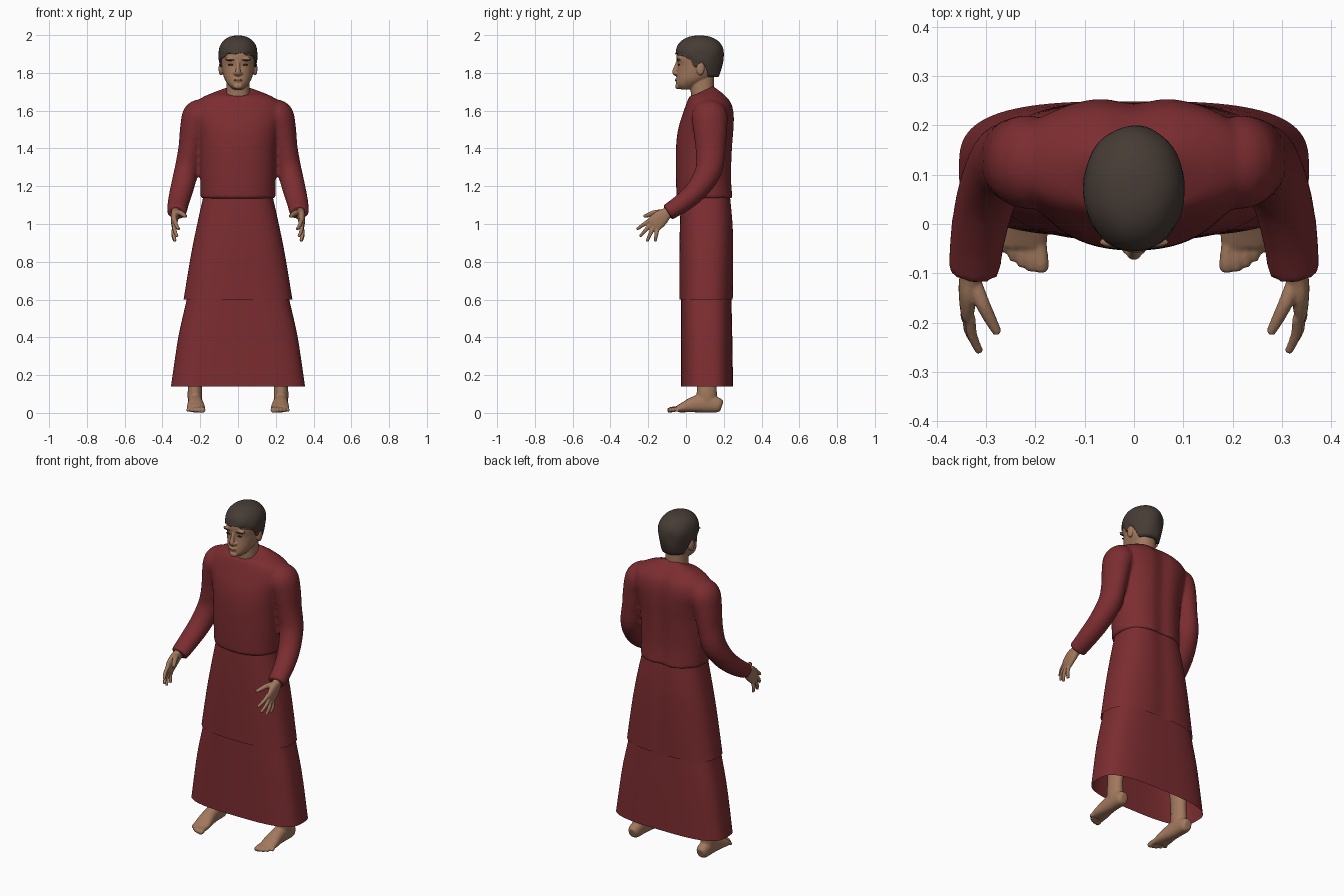
import bpy, bmesh, math
from mathutils import Vector, Matrix

if "Cube" in bpy.data.objects:
    bpy.data.objects.remove(bpy.data.objects["Cube"])


def material(name, rgb):
    m = bpy.data.materials.new(name)
    m.use_nodes = True
    m.diffuse_color = (*rgb, 1)
    bsdf = m.node_tree.nodes["Principled BSDF"]
    bsdf.inputs["Base Color"].default_value = (*rgb, 1)
    bsdf.inputs["Roughness"].default_value = 0.8
    return m


RED = material("dark red cloth", (0.2, 0.026, 0.03))
SKIN = material("tan skin", (0.36, 0.19, 0.11))
HAIR = material("dark brown hair", (0.062, 0.045, 0.036))
LIPS = material("brown lips", (0.21, 0.09, 0.06))
EYES = material("dark eyes", (0.03, 0.02, 0.016))


def smooth(rows, k=5):
    """Catmull-Rom interpolation of tuples."""
    out = []
    for i in range(len(rows) - 1):
        quad = list(zip(rows[max(i - 1, 0)], rows[i], rows[i + 1], rows[min(i + 2, len(rows) - 1)]))
        for j in range(k):
            t = j / k
            out.append(tuple(0.5 * (2 * b + (c - a) * t + (2 * a - 5 * b + 4 * c - d) * t * t
                                    + (3 * b - a - 3 * c + d) * t ** 3) for a, b, c, d in quad))
    return out + [rows[-1]]


def loft(bm, rings, caps=True):
    rings = [[bm.verts.new(p) for p in ring] for ring in rings]
    n = len(rings[0])
    for r, s in zip(rings, rings[1:]):
        for i in range(n):
            bm.faces.new((r[i], r[(i + 1) % n], s[(i + 1) % n], s[i]))
    if caps:
        bm.faces.new(rings[0][::-1])
        bm.faces.new(rings[-1])


def oval(n, e):
    """Unit superellipse points."""
    for i in range(n):
        a = math.tau * i / n
        c, s = math.cos(a), math.sin(a)
        yield math.copysign(abs(c) ** (2 / e), c), math.copysign(abs(s) ** (2 / e), s)


def upright(bm, rows, e=2.2, n=64, caps=True, groove=0):
    """Stack of rings from rows of (z, front y, back y, half width, tilt)."""
    rings = []
    for z, yf, yb, rx, tilt in smooth(rows):
        ring = []
        for u, v in oval(n, e):
            y = (yf + yb) / 2 + v * (yb - yf) / 2
            if v > 0:
                y -= groove * v * math.exp(-(u * rx / 0.05) ** 2)
            ring.append((u * rx, y, z + tilt * v))
        rings.append(ring)
    loft(bm, rings, caps)


def tube(bm, rows, side=(1, 0, 0), n=20, e=2):
    """Limb from rows of (x, y, z, radius along side, other radius)."""
    rows = smooth(rows, 4)
    pts = [Vector(r[:3]) for r in rows]
    rings = []
    for i, r in enumerate(rows):
        t = (pts[min(i + 1, len(pts) - 1)] - pts[max(i - 1, 0)]).normalized()
        v = t.cross(Vector(side)).normalized()
        u = v.cross(t)
        rings.append([pts[i] + u * a * r[3] + v * b * r[4] for a, b in oval(n, e)])
    loft(bm, rings)


def ball(bm, centre, size):
    m = Matrix.Translation(centre) @ Matrix.Diagonal((*size, 1))
    bmesh.ops.create_uvsphere(bm, u_segments=20, v_segments=12, radius=1, matrix=m)


def finish(name, bm, mat, voxel=0, rounds=4, mirror=False):
    bmesh.ops.recalc_face_normals(bm, faces=bm.faces)
    for f in bm.faces:
        f.smooth = True
    me = bpy.data.meshes.new(name)
    bm.to_mesh(me)
    bm.free()
    me.materials.append(mat)
    ob = bpy.data.objects.new(name, me)
    bpy.context.collection.objects.link(ob)
    if voxel:  # fuse overlapping volumes into one soft skin
        r = ob.modifiers.new("fuse", "REMESH")
        r.mode, r.voxel_size, r.use_smooth_shade = "VOXEL", voxel, True
        s = ob.modifiers.new("soften", "SMOOTH")
        s.factor, s.iterations = 0.5, rounds
    if mirror:
        ob.modifiers.new("mirror", "MIRROR").use_mirror_merge = False
    return ob


# Tunic: torso and two sleeves fused
bm = bmesh.new()
upright(bm, [(1.135, -.05, .255, .198, 0), (1.25, -.053, .247, .2, 0), (1.4, -.053, .252, .205, 0),
             (1.5, -.042, .259, .22, 0), (1.58, -.018, .259, .245, 0), (1.64, .003, .245, .23, 0),
             (1.677, .016, .212, .175, .006), (1.698, .022, .175, .115, .018),
             (1.703, .022, .155, .075, .03)], groove=0.016)
for s in (1, -1):
    tube(bm, [(s * .17, .125, 1.61, .06, .075), (s * .21, .125, 1.575, .083, .095),
              (s * .235, .128, 1.5, .073, .09), (s * .252, .13, 1.4, .064, .08),
              (s * .272, .122, 1.29, .064, .072), (s * .296, .065, 1.19, .062, .06),
              (s * .315, -.015, 1.115, .057, .052), (s * .325, -.098, 1.06, .052, .044)])
finish("tunic", bm, RED, 0.009, 5)

# Two skirt layers, open underneath
bm = bmesh.new()
upright(bm, [(1.17, -.025, .235, .178, 0), (1.0, -.032, .25, .216, 0), (.83, -.035, .253, .25, 0),
             (.6, -.035, .25, .288, 0)], 2.6, 96, False, 0.008)
finish("skirt_upper_layer", bm, RED)
bm = bmesh.new()
upright(bm, [(.66, -.026, .24, .258, 0), (.58, -.026, .241, .276, 0), (.4, -.026, .245, .316, 0),
             (.14, -.026, .249, .355, 0)], 3.1, 96, False)
finish("skirt_lower_layer", bm, RED)

# Head with neck, nose, brow, lips area, chin and ears
bm = bmesh.new()
upright(bm, [(1.713, -.03, .03, .028, 0), (1.735, -.05, .07, .05, 0), (1.765, -.05, .125, .07, 0),
             (1.8, -.047, .165, .081, 0), (1.84, -.044, .185, .088, 0), (1.88, -.05, .19, .091, 0),
             (1.93, -.04, .185, .088, 0), (1.97, 0, .15, .066, 0), (1.982, .03, .12, .04, 0)])
upright(bm, [(1.6, .035, .17, .065, 0), (1.7, .025, .15, .062, 0), (1.8, .02, .15, .06, 0)])
tube(bm, [(0, -.044, 1.86, .009, .008), (0, -.054, 1.825, .011, .012),
          (0, -.06, 1.802, .015, .013), (0, -.048, 1.788, .013, .008)])
ball(bm, (0, -.045, 1.762), (.026, .012, .014))
ball(bm, (0, -.043, 1.73), (.026, .014, .017))
for s in (1, -1):
    ball(bm, (s * .016, -.052, 1.797), (.009, .009, .008))
    ball(bm, (s * .038, -.037, 1.874), (.034, .011, .009))
    ball(bm, (s * .091, .076, 1.822), (.012, .022, .036))
finish("head", bm, SKIN, 0.004, 3)

# Eyes, eyebrows and mouth
for name, x, y, z, size, mat in (("eyes", .038, -.0375, 1.843, (.015, .005, .005), EYES),
                                 ("eyebrows", .04, -.0435, 1.868, (.024, .006, .004), HAIR)):
    bm = bmesh.new()
    ball(bm, (x, y, z), size)
    finish(name, bm, mat, mirror=True)
bm = bmesh.new()
ball(bm, (0, -.053, 1.762), (.022, .005, .006))
finish("mouth", bm, LIPS)

# Hair: dome whose lower edge follows fringe, sideburn, ear and nape
EDGE = [(-1, 1.778), (-.5, 1.78), (-.3, 1.83), (-.05, 1.862), (.08, 1.83), (.25, 1.832),
        (.4, 1.872), (.65, 1.885), (1, 1.903)]


def edge_height(f):
    for (a, za), (b, zb) in zip(EDGE, EDGE[1:]):
        if f <= b:
            return za + (zb - za) * (f - a) / (b - a)
    return EDGE[-1][1]


bm = bmesh.new()
rings = []
STEPS = 20
for j in range(1, STEPS + 2):
    ring = []
    for i in range(80):
        a = math.tau * i / 80
        f = math.cos(a)
        low = edge_height(f) + 0.005 * math.sin(9 * a) * max(f, 0)
        t = min(j, STEPS) / STEPS
        if t <= 0.6:
            p = t / 0.6 * math.pi / 2
            r, z = math.sin(p) ** 0.85, 1.905 + 0.093 * math.cos(p)
        else:
            z = 1.905 + (low - 1.905) * (t - 0.6) / 0.4
            r = 1 - 0.2 * ((1.905 - z) / 0.125) ** 2
        r *= 1 + 0.012 * t * math.sin(7 * a + 9 * t) + 0.01 * t * math.sin(4 * a - 14 * t)
        if j > STEPS:
            r *= 0.84
        ring.append((0.103 * r * math.sin(a), 0.072 - 0.128 * r * f, z))
    rings.append(ring)
loft(bm, rings)
finish("hair", bm, HAIR)

# Hands: wrist and palm, four fingers and a thumb, fused and mirrored
bm = bmesh.new()
tube(bm, [(.322, -.06, 1.085, .026, .03), (.33, -.1, 1.058, .023, .031), (.336, -.13, 1.035, .02, .042),
          (.338, -.165, 1.003, .015, .044), (.336, -.18, .99, .011, .038)], e=2.4)
for knuckle, tip in (((.332, -.19, 1.022), (.313, -.26, .972)), ((.337, -.185, 1.0), (.322, -.243, .934)),
                     ((.339, -.172, .984), (.332, -.207, .908)), ((.339, -.152, .975), (.335, -.163, .908))):
    k, p = Vector(knuckle), Vector(tip)
    mid = k.lerp(p, 0.5) + Vector((.006, 0, 0))
    tube(bm, [(*k, .011, .012), (*mid, .0105, .0105), (*p, .008, .008)], n=12)
tube(bm, [(.328, -.11, 1.06, .016, .016), (.308, -.16, 1.06, .015, .015),
          (.288, -.2, 1.048, .012, .012), (.276, -.222, 1.04, .009, .009)], side=(0, 0, 1), n=12)
finish("hands", bm, SKIN, 0.004, 3, True)

# Bare legs and feet with five toes
bm = bmesh.new()
tube(bm, [(.2, .11, .75, .06, .07), (.215, .115, .4, .05, .062), (.226, .11, .18, .037, .052),
          (.228, .11, .1, .039, .054), (.228, .11, .045, .036, .05)])
tube(bm, [(.228, .19, .036, .02, .026), (.228, .17, .041, .034, .039), (.227, .1, .052, .038, .05),
          (.225, .04, .044, .042, .042), (.223, -.01, .03, .048, .028), (.223, -.045, .02, .046, .018)],
     e=2.3)
for i in range(5):
    x, tip, r = .188 + .019 * i, -.098 + .0025 * i * i, .016 - .0015 * i
    tube(bm, [(x + .006 - .003 * i, -.02, .022, r, r), (x, (tip - .03) / 2, .02, r * .85, r * .9),
              (x, tip + .014, .015, r, r * .95), (x, tip, .012, r * .7, r * .7)], n=12)
finish("legs_and_feet", bm, SKIN, 0.005, 3, True)
